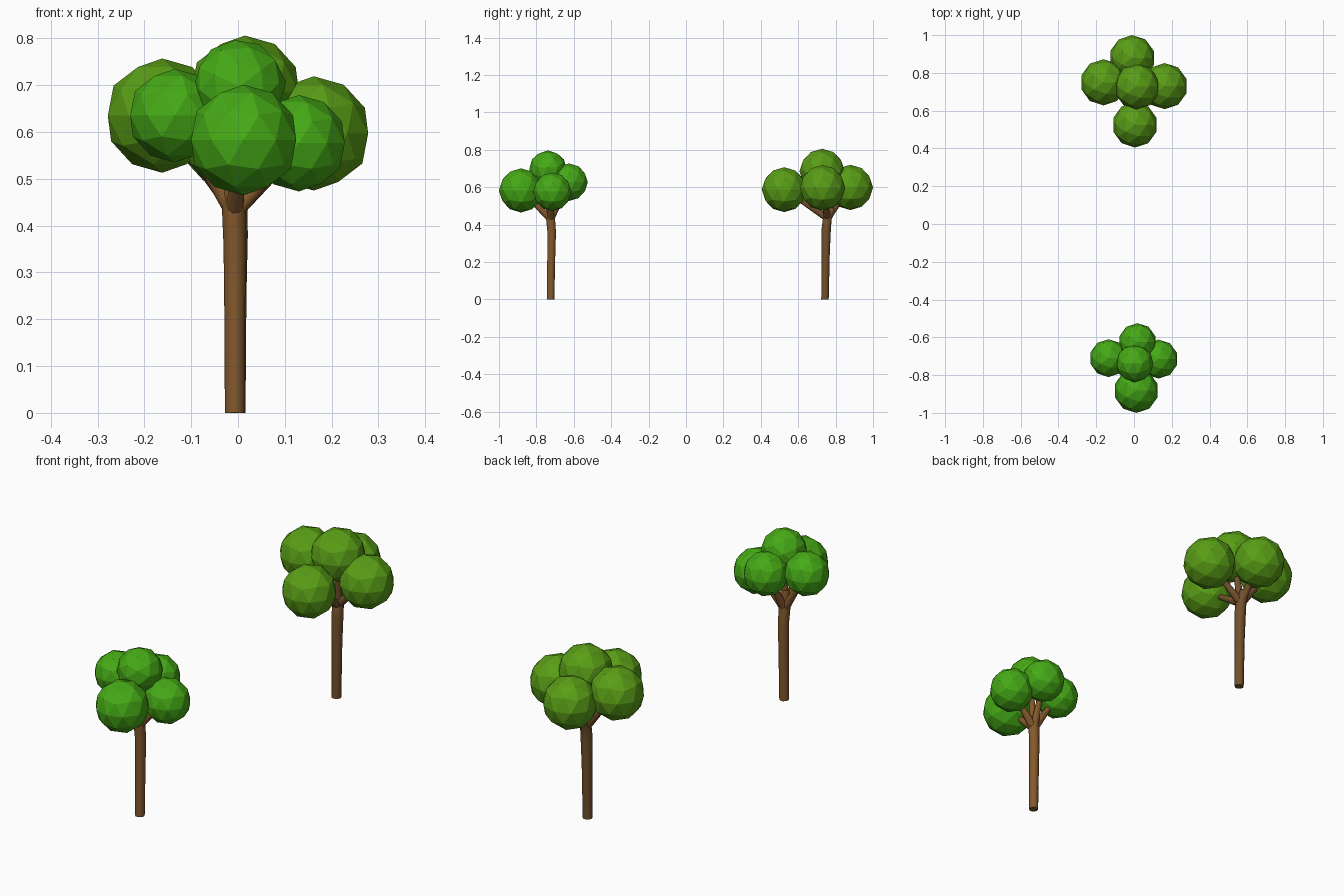
import bpy
from mathutils import Vector

if "Cube" in bpy.data.objects:
    bpy.data.objects.remove(bpy.data.objects["Cube"])


def material(name, color):
    m = bpy.data.materials.new(name)
    m.diffuse_color = (*color, 1)
    m.use_nodes = True
    m.node_tree.nodes["Principled BSDF"].inputs["Base Color"].default_value = m.diffuse_color
    return m


def limb(name, points, mat):
    """Tapered round limb through (x, y, z, radius) points."""
    cu = bpy.data.curves.new(name, 'CURVE')
    cu.dimensions = '3D'
    cu.bevel_depth = 1.0
    cu.bevel_resolution = 3
    cu.use_fill_caps = True
    sp = cu.splines.new('POLY')
    sp.points.add(len(points) - 1)
    for p, (x, y, z, r) in zip(sp.points, points):
        p.co = (x, y, z, 1)
        p.radius = r
    ob = bpy.data.objects.new(name, cu)
    bpy.context.collection.objects.link(ob)
    bpy.ops.object.select_all(action='DESELECT')
    ob.select_set(True)
    bpy.context.view_layer.objects.active = ob
    bpy.ops.object.convert(target='MESH')
    ob = bpy.context.object
    ob.data.materials.clear()
    ob.data.materials.append(mat)


def tree(name, trunk, blobs, bark, leaf):
    limb(name + "_trunk", trunk, bark)
    fork = Vector(trunk[-2][:3])
    for part, x, y, z, r, tilt in blobs:
        # faceted foliage ball
        bpy.ops.mesh.primitive_ico_sphere_add(
            subdivisions=2, radius=r, location=(x, y, z), rotation=(0, tilt, 0))
        ball = bpy.context.object
        ball.name = f"{name}_{part}_foliage"
        ball.data.materials.append(leaf)
        # branch from the fork into the ball
        end = Vector((x, y, z))
        mid = fork.lerp(end, 0.45)
        limb(f"{name}_{part}_branch",
             [(*fork, 0.02), (*mid, 0.015), (*fork.lerp(end, 0.9), 0.009)], bark)


bark_light = material("light_bark", (0.23, 0.10, 0.025))
bark_dark = material("dark_bark", (0.17, 0.08, 0.025))
leaf_fresh = material("fresh_leaf", (0.06, 0.40, 0.008))
leaf_olive = material("olive_leaf", (0.10, 0.34, 0.008))

# front, smaller tree
tree("small_tree",
     [(-0.007, -0.724, 0, 0.021), (-0.007, -0.720, 0.25, 0.0225),
      (-0.007, -0.718, 0.36, 0.024), (-0.009, -0.724, 0.43, 0.025),
      (-0.01, -0.73, 0.52, 0.02)],
     [("front", 0.012, -0.882, 0.583, 0.118, 0),
      ("back", 0.018, -0.625, 0.627, 0.10, 0),
      ("left", -0.135, -0.71, 0.635, 0.10, 0),
      ("right", 0.13, -0.715, 0.576, 0.103, 0),
      ("top", 0.003, -0.738, 0.697, 0.10, -0.652)],
     bark_light, leaf_fresh)

# back, larger tree
tree("large_tree",
     [(-0.005, 0.743, 0, 0.021), (-0.005, 0.747, 0.25, 0.023),
      (-0.005, 0.750, 0.38, 0.026), (-0.005, 0.756, 0.435, 0.025),
      (-0.003, 0.785, 0.49, 0.02)],
     [("front", 0.005, 0.525, 0.587, 0.12, 0),
      ("back", -0.01, 0.879, 0.599, 0.121, 0),
      ("left", -0.162, 0.75, 0.635, 0.122, 0),
      ("right", 0.162, 0.73, 0.597, 0.122, 0),
      ("top", 0.015, 0.728, 0.685, 0.121, 0)],
     bark_dark, leaf_olive)
